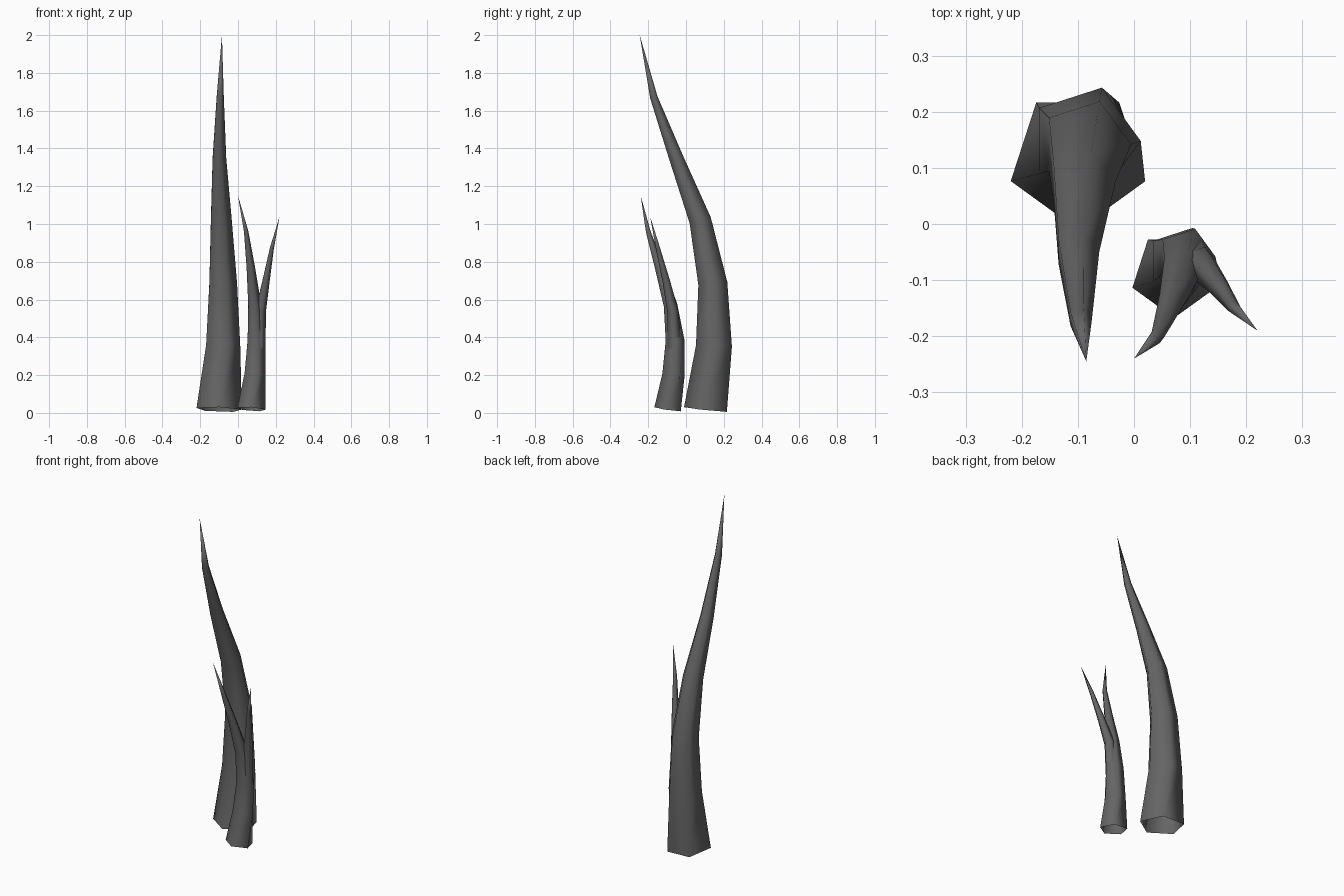
import bpy, bmesh, math
from mathutils import Vector

if "Cube" in bpy.data.objects:
    bpy.data.objects.remove(bpy.data.objects["Cube"])

horn_mat = bpy.data.materials.new("dark_grey_horn")
horn_mat.diffuse_color = (0.13, 0.13, 0.13, 1)
horn_mat.use_nodes = True
horn_mat.node_tree.nodes["Principled BSDF"].inputs["Base Color"].default_value = horn_mat.diffuse_color
SIDES = 5


def spike(name, rings, tip, twist=18):
    """Open-bottomed five-sided tapering tube; rings are (x, y, z, radius)."""
    bm = bmesh.new()
    centres = [Vector(r[:3]) for r in rings] + [Vector(tip)]
    loops = []
    for i, r in enumerate(rings):
        tangent = centres[i + 1] - centres[max(i - 1, 0)]
        q = Vector((0, 0, 1)).rotation_difference(tangent.normalized())
        turn = math.radians(-90 + (twist if i else 0))
        loop = []
        for k in range(SIDES):
            a = turn + math.tau * k / SIDES
            offset = q @ Vector((math.cos(a), math.sin(a), 0)) * r[3]
            loop.append(bm.verts.new(centres[i] + offset))
        loops.append(loop)
    for lo, hi in zip(loops, loops[1:]):
        for k in range(SIDES):
            n = (k + 1) % SIDES
            bm.faces.new((lo[k], lo[n], hi[n], hi[k]))
    point = bm.verts.new(tip)
    for k in range(SIDES):
        bm.faces.new((loops[-1][k], loops[-1][(k + 1) % SIDES], point))
    for f in bm.faces:
        f.smooth = True
    mesh = bpy.data.meshes.new(name)
    bm.to_mesh(mesh)
    bm.free()
    mesh.materials.append(horn_mat)
    bpy.context.collection.objects.link(bpy.data.objects.new(name, mesh))


# Tall rear horn
spike("large_horn", [
    (-0.10, 0.115, 0.018, 0.126),
    (-0.088, 0.148, 0.355, 0.100),
    (-0.086, 0.142, 0.685, 0.081),
    (-0.094, 0.075, 1.02, 0.061),
    (-0.102, -0.05, 1.345, 0.040),
    (-0.096, -0.17, 1.67, 0.021)], (-0.085, -0.245, 2.0))

# Short front horn
spike("small_horn", [
    (0.071, -0.09, 0.02, 0.078),
    (0.085, -0.066, 0.205, 0.062),
    (0.093, -0.058, 0.385, 0.052),
    (0.085, -0.082, 0.57, 0.038),
    (0.066, -0.14, 0.765, 0.025),
    (0.042, -0.2, 0.96, 0.013)], (0.0, -0.24, 1.15))

# Side branch growing out of the short horn
spike("side_branch", [
    (0.10, -0.062, 0.18, 0.038),
    (0.109, -0.062, 0.36, 0.037),
    (0.117, -0.07, 0.54, 0.031),
    (0.147, -0.105, 0.70, 0.021),
    (0.178, -0.148, 0.87, 0.012)], (0.22, -0.19, 1.04))
